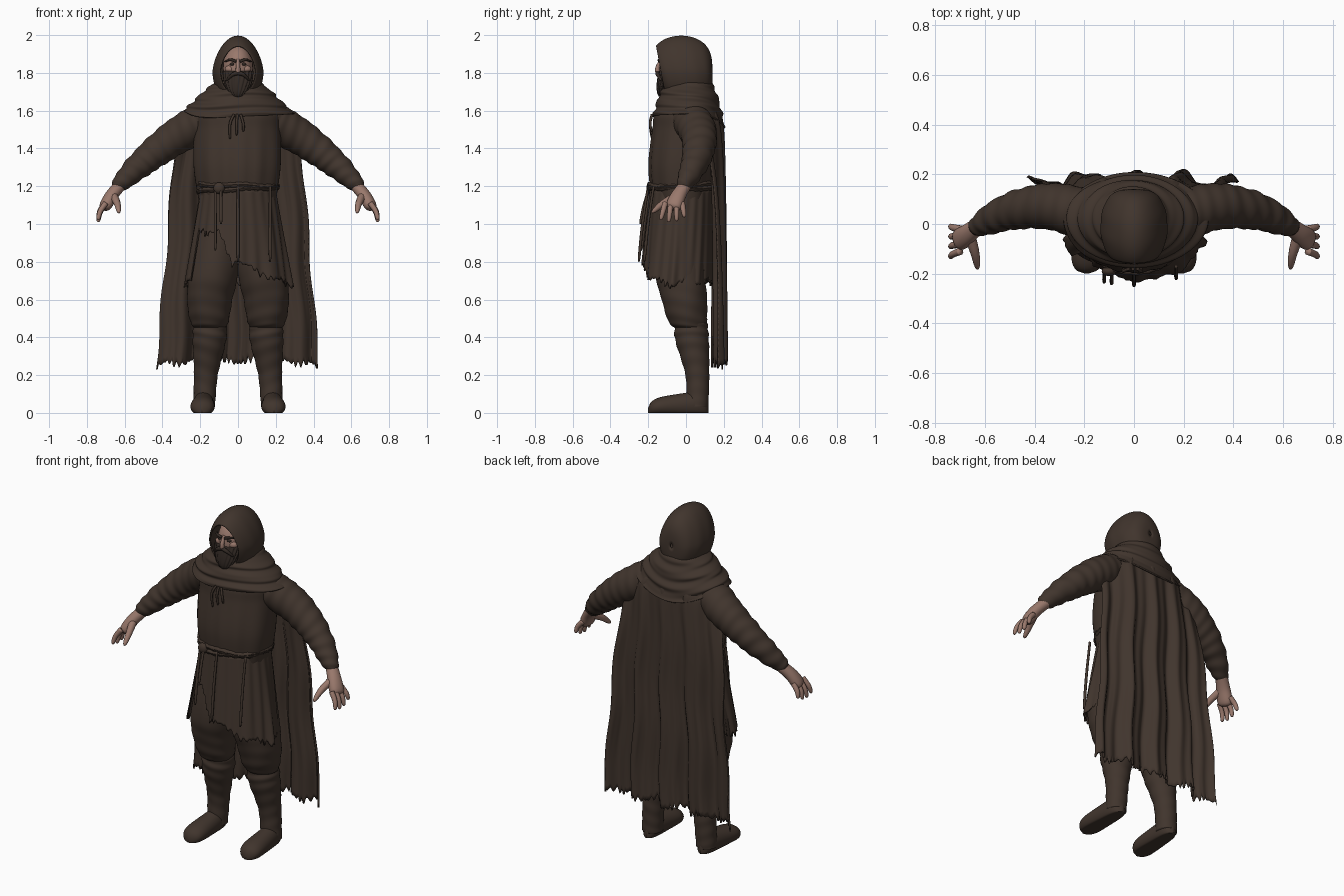
import bpy, bmesh
from math import sin, cos, pi, exp, sqrt
from mathutils import Vector

default_cube = bpy.data.objects.get("Cube")
if default_cube:
    bpy.data.objects.remove(default_cube)


def material(name, red, green, blue):
    mat = bpy.data.materials.new(name)
    mat.use_nodes = True
    colour = (red, green, blue, 1)
    mat.diffuse_color = colour
    mat.node_tree.nodes["Principled BSDF"].inputs["Base Color"].default_value = colour
    return mat


cloth = material("dark brown cloth", .052, .035, .026)
hair = material("dark hair", .033, .023, .018)
skin = material("skin", .32, .19, .15)


def smooth_path(rows, v):
    """Spline through equally spaced rows."""
    last = len(rows) - 1
    i = min(int(v * last), last - 1)
    t = v * last - i
    before, start, end, after = (rows[max(0, min(last, i + k))] for k in (-1, 0, 1, 2))
    return [b + t * ((c - a) + t * ((2 * a - 5 * b + 4 * c - d) + t * (3 * b - 3 * c + d - a))) / 2
            for a, b, c, d in zip(before, start, end, after)]


def surface(name, point, around, along, mat, closed=True, caps=False, thick=0):
    """Smooth grid of point(angle, v), or of point(u, v) when it is not closed."""
    bm = bmesh.new()
    columns = around if closed else around + 1
    turn = 2 * pi if closed else 1
    grid = [[bm.verts.new(point(turn * i / around, j / along)) for i in range(columns)]
            for j in range(along + 1)]
    for lower, upper in zip(grid, grid[1:]):
        for i in range(around):
            k = (i + 1) % columns
            bm.faces.new((lower[i], lower[k], upper[k], upper[i]))
    if caps:
        bm.faces.new(grid[0])
        bm.faces.new(grid[-1])
    bmesh.ops.recalc_face_normals(bm, faces=bm.faces[:])
    mesh = bpy.data.meshes.new(name)
    bm.to_mesh(mesh)
    bm.free()
    mesh.materials.append(mat)
    for face in mesh.polygons:
        face.use_smooth = True
    ob = bpy.data.objects.new(name, mesh)
    bpy.context.collection.objects.link(ob)
    if thick:
        ob.modifiers.new("thickness", "SOLIDIFY").thickness = thick


def no_fold(a, v):
    return 0


def loft(name, rows, mat, side=1, depth=1, fold=no_fold):
    """Upright stack of rings, each row (x, y, z, radius)."""
    def point(a, v):
        x, y, z, r = smooth_path(rows, v)
        r *= 1 + fold(a, v)
        return side * (x + r * sin(a)), y - depth * r * cos(a), z
    surface(name, point, 64, 60, mat, caps=True)


def tube(name, path, start, end, mat, side=1, fold=no_fold, around=12, along=14):
    """Tapered tube with a rounded tip."""
    def point(a, v):
        centre = Vector(smooth_path(path, v))
        ahead = Vector(smooth_path(path, min(1, v + .01)))
        behind = Vector(smooth_path(path, max(0, v - .01)))
        tangent = ahead - behind
        across = tangent.cross(Vector((.1, 1, .2))).normalized()
        other = tangent.cross(across).normalized()
        r = (start + (end - start) * v ** 1.5) * sqrt(1 - .8 * v ** 8) * (1 + fold(a, v))
        p = centre + r * (across * cos(a) + other * sin(a))
        return side * p.x, p.y, p.z
    surface(name, point, around, along, mat, caps=True)


def ball(name, centre, radii, mat, side=1):
    x, y, z = centre
    width, depth, height = radii

    def point(a, v):
        ring = sin(pi * (.01 + .98 * v))
        return side * (x + width * ring * cos(a)), y + depth * ring * sin(a), z + height * cos(pi * v)
    surface(name, point, 24, 16, mat, caps=True)


def ragged(t):
    return .02 * abs(sin(61 * t)) + .012 * sin(23 * t) + .01 * sin(149 * t)


# Tunic body, neck and torn skirt
def tunic_fold(a, v):
    return .02 * sin(11 * a + 3 * sin(2 * a)) * exp(-9 * (v - .2) ** 2)


loft("tunic", [(0, -.02, 1.1, .2), (0, -.02, 1.3, .23), (0, 0, 1.5, .23), (0, .01, 1.6, .22),
               (0, .02, 1.7, .1)], cloth, depth=.77, fold=tunic_fold)
loft("hood_neck", [(0, .02, 1.6, .13), (0, .01, 1.75, .11)], cloth)


def skirt(a, v):
    front_x = .28 * sin(a)
    hem = .68
    if cos(a) > 0:
        if -.25 < front_x < -.03:
            hem = min(.95, .7 - 2 * front_x)
        elif front_x > -.03:
            hem = .78 - .4 * front_x
    top = 1.18
    z = top + (hem + ragged(a / 3) - top) * v
    drop = 2 * (top - z)
    pleat = 1 + drop * (.03 * sin(9 * a + 1) + .02 * sin(17 * a + 2 * drop)) + .01 * sin(23 * a)
    width, depth = .2 + .08 * drop, .17 + .02 * drop
    return width * pleat * sin(a), -.02 - .03 * drop - depth * pleat * cos(a), z


surface("tunic_skirt", skirt, 200, 30, cloth, thick=.008)

# Belt ropes, knot and hanging cords
for n in range(3):
    def belt(a, v):
        b = 2 * pi * v
        r = .013 + .002 * sin(30 * a + b)
        bulge = r * cos(b)
        sag = .01 * sin(a + 2 * n) + .004 * sin(5 * a + n)
        return ((.207 + bulge) * sin(a), -.02 - (.173 + bulge) * cos(a),
                1.185 + .012 * n + sag + r * sin(b))
    surface(f"belt_rope_{n + 1}", belt, 96, 10, cloth)
ball("belt_knot", (-.1, -.19, 1.19), (.03, .02, .03), cloth)
for name, x, low in (("right", -.12, .86), ("knot", -.09, 1), ("middle", 0, .8), ("left", .17, .8)):
    y = x * x - .2
    tube(name + "_belt_cord", [(x, y, 1.2), (x, y - .03, (1.2 + low) / 2), (x, y - .05, low)],
         .007, .009, cloth)


# Long ragged cape hung from the shoulders
def cape(u, v):
    s = 2 * u - 1
    width = (.32 + .11 * v) * min(1, .6 + 5 * v)
    wrap = .03 + .14 * exp(-6 * v)
    ripple = .028 * sqrt(v) * (sin(13 * s + v + 1) + .4 * sin(29 * s))
    top = 1.68 - .05 * s * s
    hem = .26 + ragged(1.5 * u) - .03 * s ** 6
    return (width * s + .007 * sin(16 * v + s),
            .19 - .09 * exp(-30 * v) + ripple - wrap * abs(s) ** 2.5, top + (hem - top) * v)


surface("cape", cape, 180, 50, cloth, closed=False, thick=.01)


# Draped cowl and neck laces
def cowl(a, v):
    fold = 1 + .03 * sin(20 * v + 1.6 * sin(a + .6) + cos(2 * a)) + .012 * sin(34 * v + 3 * cos(a))
    width, depth = .1 + .19 * v ** .8, .1 + .09 * sqrt(v)
    lift = .05 * sin(a) ** 2 - .02 * (1 - cos(a)) + .01 * sin(3 * a + 1)
    return width * fold * sin(a), .015 - depth * fold * cos(a), 1.76 - .2 * v + v * lift


surface("cowl", cowl, 96, 50, cloth, thick=.008)
for n in range(3):
    x = .035 * (n - 1.2)
    tube(f"neck_lace_{n + 1}", [(x / 2, -.18, 1.58), (x, -.19, 1.53), (x, -.18, 1.45 + .02 * n)],
         .007, .007, cloth)


# Hood, an egg shape left open at the face
def hood(a, v):
    t = .6 + (pi - .6) * v
    lift = sin(a)
    size = max(.01, sin(t)) ** .6
    taper = 1 - .14 * max(0, lift) + .006 * sin(26 * v + 2 * lift)
    y = -.01 - .15 * cos(t) - .025 * lift * (1 - v)
    return .135 * size * taper * cos(a), y, 1.81 + .187 * size * lift


surface("hood", hood, 64, 44, cloth, thick=.008)


# Face and beard
def beard(a, v):
    size = sqrt(1.01 - v * v) * (1 + .06 * sin(18 * a + 5 * v))
    return .078 * size * sin(a), -.09 - .04 * v - .05 * size * cos(a), 1.81 - .14 * v


ball("face", (0, -.04, 1.825), (.08, .1, .12), skin)
tube("nose", [(0, -.13, 1.87), (0, -.15, 1.83), (0, -.15, 1.8)], .009, .016, skin)
surface("beard", beard, 80, 30, hair, caps=True)


def sleeve_fold(a, v):
    wrinkle = sin(62 * v + 2 * sin(a + 6 * v)) + .5 * sin(33 * v + 2 * cos(a))
    return (.015 + .055 * max(0, v - .3)) * wrinkle


def trouser_fold(a, v):
    return .022 * v * sin(38 * v + 2.5 * sin(a + 1)) + .012 * sin(5 * a + 9 * v)


def boot_fold(a, v):
    return .03 * (1 - .6 * v) * sin(48 * v + 2 * sin(a))


def palm_fold(a, v):
    return -.2 * v * cos(2 * a)


# Paired parts
for side, word in ((1, "left"), (-1, "right")):
    ball(word + "_eye", (.03, -.127, 1.846), (.014, .011, .008), hair, side)
    ball(word + "_cheek", (.04, -.11, 1.82), (.03, .02, .02), skin, side)
    tube(word + "_eyebrow", [(.01, -.14, 1.86), (.04, -.14, 1.87), (.07, -.1, 1.86)],
         .008, .005, hair, side)
    tube(word + "_moustache", [(0, -.15, 1.8), (.03, -.15, 1.79), (.06, -.13, 1.76)],
         .012, .006, hair, side)

    # Sleeve and hand
    tube(word + "_sleeve", [(.17, .03, 1.55), (.33, .07, 1.46), (.5, .05, 1.33), (.65, -.02, 1.19)],
         .105, .05, cloth, side, sleeve_fold, around=40, along=90)
    tube(word + "_palm", [(.62, 0, 1.21), (.67, -.04, 1.15), (.71, -.07, 1.08)],
         .033, .044, skin, side, palm_fold, around=20)
    for n, finger in enumerate(("index", "middle", "ring", "little")):
        y = .03 * n - .11
        spread = .006 * (n - 2)
        length = .1 - .008 * abs(n - 1.2) ** 2
        tube(f"{word}_{finger}_finger",
             [(.7, y, 1.11), (.73, y + spread, 1.11 - length / 2), (.74, y + 2 * spread, 1.11 - length)],
             .015, .011, skin, side)
    tube(word + "_thumb", [(.66, -.05, 1.15), (.64, -.12, 1.11), (.63, -.18, 1.06)],
         .022, .011, skin, side)

    # Baggy trouser leg and wrapped boot
    loft(word + "_trouser_leg", [(.1, -.02, 1, .11), (.13, -.03, .75, .13), (.15, -.01, .6, .12),
                                 (.15, .01, .48, .1), (.15, .03, .44, .07)], cloth, side, fold=trouser_fold)
    loft(word + "_boot_shaft", [(.15, .03, .5, .08), (.15, .03, .4, .09), (.17, .06, .2, .063),
                                (.18, .06, .03, .058)], cloth, side, fold=boot_fold)

    def foot(a, v):
        end = sqrt(1.01 - abs(2 * v - 1) ** 5)
        x = .18 + .01 * v + (.05 + .02 * v) * end * cos(a)
        height = (.125 - .05 * v) * (.3 + .7 * end)
        return side * x, .12 - .32 * v, max(0, height * (.4 + .6 * sin(a)))

    surface(word + "_boot_foot", foot, 40, 30, cloth, caps=True)
